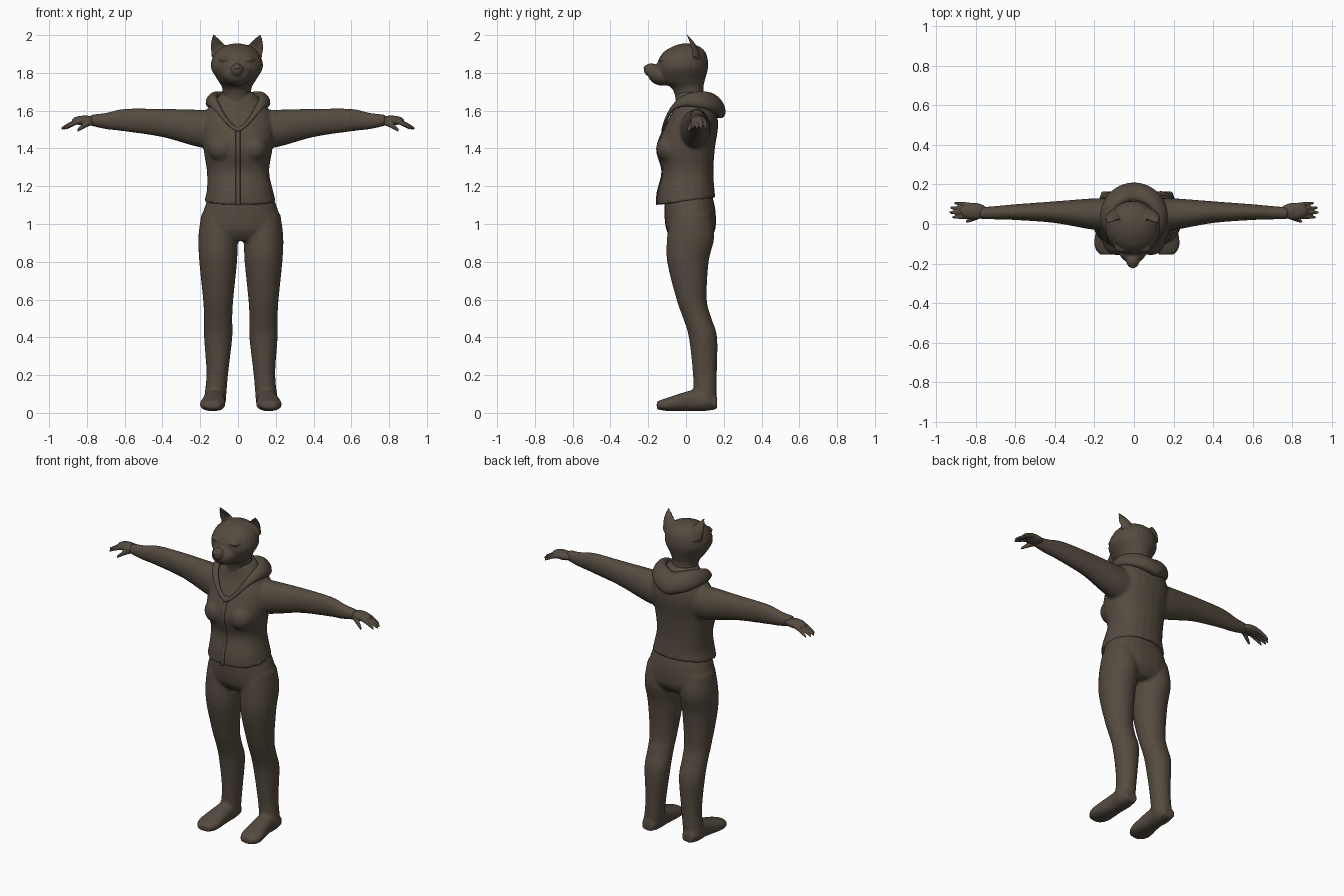
import bpy
import bmesh
import math
from mathutils import Matrix, Vector

cube = bpy.data.objects.get("Cube")
if cube:
    bpy.data.objects.remove(cube, do_unlink=True)

brown = bpy.data.materials.new("dark brown")
brown.use_nodes = True
colour = (0.09, 0.07, 0.05, 1)
brown.diffuse_color = colour
brown.node_tree.nodes["Principled BSDF"].inputs["Base Color"].default_value = colour

RIGHTWARD, BACKWARD, UPWARD = Matrix.Identity(3)
PLANES = {
    "x": (BACKWARD, UPWARD),
    "y": (RIGHTWARD, UPWARD),
    "z": (RIGHTWARD, BACKWARD),
}
SIDES = 24
STEPS = 4


def signed_power(value, exponent):
    return math.copysign(abs(value) ** exponent, value)


def ring(centre, across, along, width, depth, square=1, cup=1):
    """Squared ellipse; cup folds its negative half inward."""
    points = []
    for i in range(SIDES):
        angle = math.tau * i / SIDES
        c = signed_power(math.cos(angle), square)
        s = signed_power(math.sin(angle), square)
        if s < 0:
            s *= cup
        points.append(centre + across * width * c + along * depth * s)
    return points


def skin(bm, rings, closed=False):
    """Join rings into a tube, capping the ends of an open one."""
    loops = [[bm.verts.new(point) for point in points] for points in rings]
    following = loops[1:]
    if closed:
        following.append(loops[0])
    else:
        bm.faces.new(loops[0])
        bm.faces.new(loops[-1])
    for low, high in zip(loops, following):
        for i in range(SIDES):
            j = (i + 1) % SIDES
            bm.faces.new((low[i], low[j], high[j], high[i]))


def smooth_rows(rows):
    """Pass a smooth curve through the given sections."""
    rows = [Vector(row) for row in rows]
    result = []
    for i in range(len(rows) - 1):
        start, end = rows[i], rows[i + 1]
        before = rows[max(i - 1, 0)]
        after = rows[min(i + 2, len(rows) - 1)]
        for step in range(STEPS):
            t = step / STEPS
            leave, arrive = (end - before) / 2, (after - start) / 2
            ease = t * t * (3 - 2 * t)
            result.append(start.lerp(end, ease)
                          + leave * t * (1 - t) ** 2
                          - arrive * t * t * (1 - t))
    return result + rows[-1:]


def loft(bm, axis, rows, side=1, middle=0, **shape):
    """Sections are x, y, z, half width, half depth."""
    across, along = PLANES[axis]
    rings = []
    for x, y, z, width, depth in smooth_rows(rows):
        centre = Vector((middle + side * x, y, z))
        rings.append(ring(centre, across, along, width, depth, **shape))
    skin(bm, rings)


def ellipsoid(bm, centre, size):
    place = Matrix.Translation(centre) @ Matrix.Diagonal(size).to_4x4()
    bmesh.ops.create_uvsphere(bm, u_segments=SIDES, v_segments=SIDES,
                              radius=1, matrix=place)


def finger(bm, side, base, tip, radius):
    """Tapered digit that curls downward towards its tip."""
    base, tip = Vector(base), Vector(tip)
    rings = []
    for step in range(STEPS * 2 + 1):
        t = step / (STEPS * 2)
        centre = base.lerp(tip, t)
        centre.z = base.z + (tip.z - base.z) * t ** 1.5
        centre.x *= side
        size = radius * (1 - t ** 3 / 2)
        rings.append(ring(centre, BACKWARD, UPWARD, size, size * 1.2))
    skin(bm, rings)


def dip_hem(bm):
    """Lower the front of the hem and lift the back."""
    for vert in bm.verts:
        vert.co.z += vert.co.y * max(0, 1.25 - vert.co.z)


def finish(bm, name, voxel=None):
    bmesh.ops.recalc_face_normals(bm, faces=bm.faces)
    mesh = bpy.data.meshes.new(name)
    bm.to_mesh(mesh)
    bm.free()
    mesh.materials.append(brown)
    mesh.shade_smooth()
    obj = bpy.data.objects.new(name, mesh)
    bpy.context.collection.objects.link(obj)
    if voxel:
        # Fuse the overlapping volumes into one skin
        fuse = obj.modifiers.new("fuse", "REMESH")
        fuse.mode = "VOXEL"
        fuse.voxel_size = voxel
        fuse.use_smooth_shade = True
        soften = obj.modifiers.new("soften", "SMOOTH")
        soften.iterations = 4


# Trousers and boots
HIP = .015
bm = bmesh.new()
loft(bm, "z", [(0, .01, 1.18, .155, .12), (0, .02, 1.08, .195, .135),
               (0, .025, .97, .217, .13), (0, .025, .91, .17, .09)],
     middle=HIP, square=.9)
for side in (-1, 1):
    loft(bm, "z", [(.11, .025, 1.05, .1, .11), (.12, .025, .93, .105, .125),
                   (.12, .01, .8, .1, .11), (.12, .03, .6, .08, .08),
                   (.12, .06, .5, .075, .075), (.12, .09, .4, .075, .075),
                   (.125, .1, .2, .057, .063), (.14, .1, .05, .06, .06)],
         side, HIP)
    loft(bm, "y", [(.14, .165, .05, .04, .03), (.14, .1, .065, .055, .055),
                   (.14, .03, .065, .055, .055), (.15, -.1, .045, .067, .035),
                   (.15, -.155, .04, .04, .02)], side, HIP, square=.85)
finish(bm, "trousers_and_boots", .009)

# Jacket with sleeves
torso = [(.01, 0, 1.12, .19, .155), (.01, 0, 1.18, .175, .15),
         (0, .01, 1.28, .165, .135), (0, 0, 1.4, .183, .153),
         (0, .03, 1.52, .19, .14), (0, .045, 1.61, .16, .11),
         (0, .03, 1.7, .078, .075)]
bm = bmesh.new()
loft(bm, "z", torso, square=.9)
dip_hem(bm)
for side in (-1, 1):
    loft(bm, "x", [(.08, .05, 1.5, .08, .1), (.2, .05, 1.505, .08, .1),
                   (.4, .06, 1.535, .055, .075), (.6, .06, 1.55, .04, .06),
                   (.7, .057, 1.545, .034, .043), (.78, .055, 1.55, .03, .03)],
         side)
    ellipsoid(bm, (side * .085, -.08, 1.4), (.075, .078, .075))
finish(bm, "jacket", .009)

# Thin closing strip down the chest
bm = bmesh.new()
loft(bm, "z", [(0, y - depth, z, .012, .005)
               for x, y, z, width, depth in torso[:5]])
dip_hem(bm)
finish(bm, "jacket_placket")

# Collar widening into a folded hood behind the neck
bm = bmesh.new()
rings = []
for i in range(SIDES * 2):
    angle = math.pi * i / SIDES
    outward = Vector((math.sin(angle), -math.cos(angle), 0))
    rear = (1 - math.cos(angle)) / 2
    centre = outward * .14
    centre.y += .02
    centre.z = 1.62 + .04 * abs(math.sin(angle)) - .12 * (1 - rear) ** 6
    thickness = .012 + .048 * rear
    rings.append(ring(centre, outward, UPWARD - outward * .35,
                      thickness * .75, thickness))
skin(bm, rings, closed=True)
finish(bm, "hood")

# Hands with four curled fingers and a thumb
for side, label in ((1, "left"), (-1, "right")):
    bm = bmesh.new()
    ellipsoid(bm, (side * .81, .065, 1.548), (.07, .042, .026))
    for i, reach in enumerate((.92, .935, .93, .91)):
        y = .037 + .02 * i
        finger(bm, side, (.83, y, 1.545), (reach, y * 1.2 - .01, 1.505), .011)
    finger(bm, side, (.77, .045, 1.54), (.85, .012, 1.495), .014)
    finish(bm, label + "_hand", .004)

# Head with neck, muzzle, brows and hollow ears
HEAD = -.006
bm = bmesh.new()
loft(bm, "z", [(0, .03, 1.6, .08, .08), (0, .012, 1.71, .076, .08),
               (0, -.02, 1.76, .1, .12), (0, -.02, 1.83, .138, .137),
               (0, -.01, 1.9, .12, .118), (0, 0, 1.94, .075, .07),
               (0, 0, 1.955, .02, .02)], middle=HEAD)
ellipsoid(bm, (HEAD, -.12, 1.79), (.075, .08, .058))
ellipsoid(bm, (HEAD, -.185, 1.815), (.034, .038, .036))
for side in (-1, 1):
    ellipsoid(bm, (HEAD + side * .055, -.115, 1.872), (.04, .03, .016))
    loft(bm, "z", [(.08, .03, 1.88, .055, .05), (.1, .02, 1.945, .04, .035),
                   (.125, 0, 2.005, .006, .006)], side, HEAD, cup=-.3)
finish(bm, "head", .006)

# Nose tip
bm = bmesh.new()
ellipsoid(bm, (HEAD, -.21, 1.827), (.018, .014, .012))
finish(bm, "nose")
